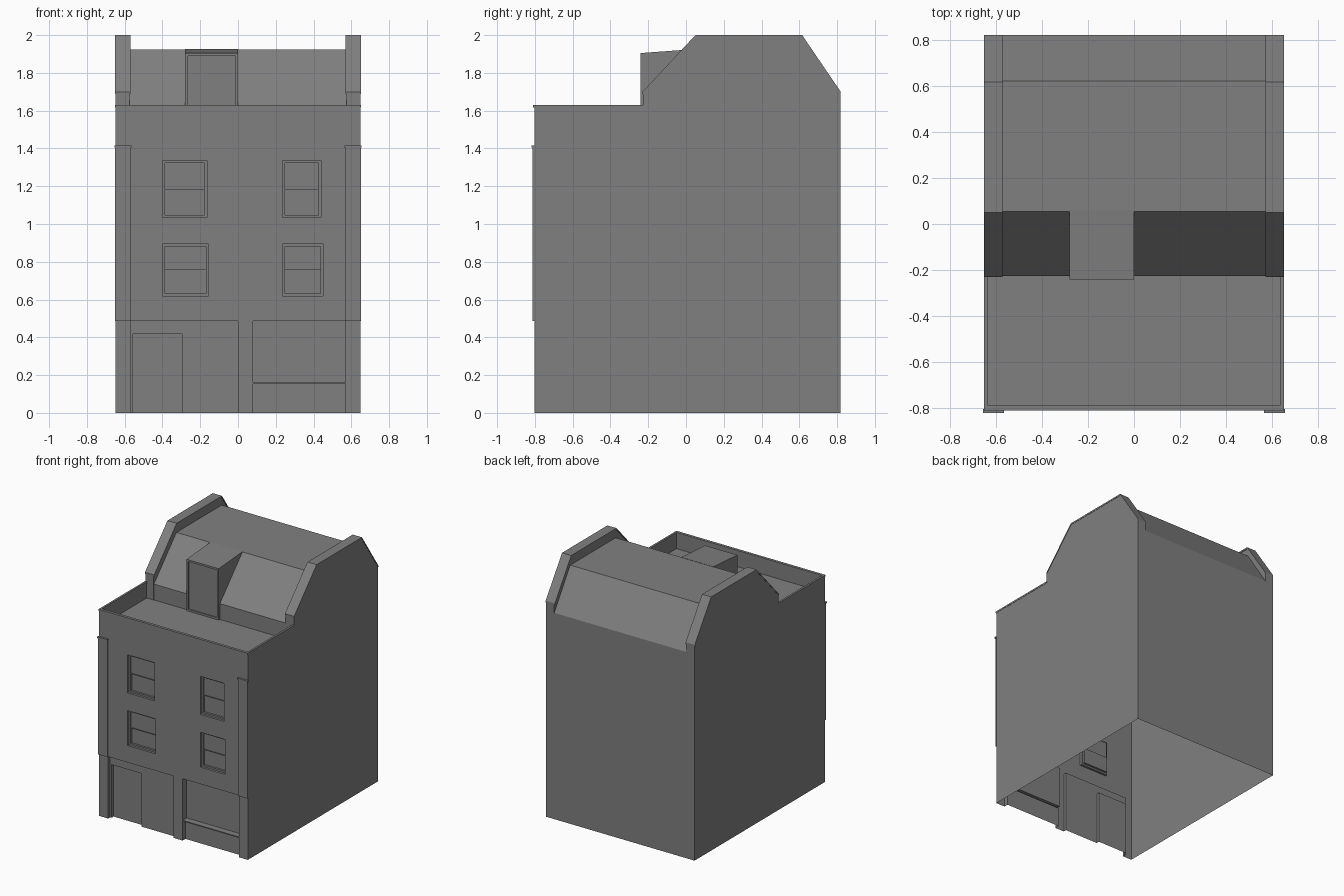
import bpy, bmesh

if "Cube" in bpy.data.objects:
    bpy.data.objects.remove(bpy.data.objects["Cube"])

# Dark grey masonry
grey = bpy.data.materials.new("dark_grey")
grey.diffuse_color = (0.216, 0.216, 0.216, 1)
grey.use_nodes = True
grey.node_tree.nodes["Principled BSDF"].inputs["Base Color"].default_value = grey.diffuse_color

def prism(name, profile, x0, x1):
    """Extrude a (y, z) profile along x."""
    bm = bmesh.new()
    face = bm.faces.new([bm.verts.new((x0, y, z)) for y, z in profile])
    ext = bmesh.ops.extrude_face_region(bm, geom=[face])["geom"]
    bmesh.ops.translate(bm, vec=(x1 - x0, 0, 0),
                        verts=[v for v in ext if isinstance(v, bmesh.types.BMVert)])
    bmesh.ops.recalc_face_normals(bm, faces=bm.faces)
    mesh = bpy.data.meshes.new(name)
    bm.to_mesh(mesh)
    bm.free()
    mesh.materials.append(grey)
    ob = bpy.data.objects.new(name, mesh)
    bpy.context.collection.objects.link(ob)
    return ob

def box(name, x0, x1, y0, y1, z0, z1):
    return prism(name, [(y0, z0), (y1, z0), (y1, z1), (y0, z1)], x0, x1)

def recess(ob, x0, x1, z0, z1, y):
    """Sink a rectangle in a front wall back to depth y."""
    cutter = box("cutter", x0, x1, -1, y, z0, z1)
    cutter.hide_render = True
    mod = ob.modifiers.new("recess", 'BOOLEAN')
    mod.operation, mod.solver, mod.object = 'DIFFERENCE', 'EXACT', cutter
    bpy.context.view_layer.objects.active = ob
    bpy.ops.object.modifier_apply(modifier=mod.name)
    bpy.data.objects.remove(cutter)

W, FRONT, BACK, FLOOR = 0.648, -0.803, 0.819, 1.50

# Main body with terrace and mansard roof
body = prism("building_body", [
    (FRONT, 0), (BACK, 0), (BACK, 1.625), (0.62, 1.925), (0.055, 1.925),
    (-0.225, 1.625), (-0.225, FLOOR), (FRONT, FLOOR)], -W, W)

# Sash windows: reveal, then upper and lower panes
for x0, x1, z0, z1 in [(-0.40, -0.165, 1.035, 1.335), (0.235, 0.44, 1.035, 1.335),
                       (-0.40, -0.157, 0.62, 0.895), (0.235, 0.45, 0.62, 0.895)]:
    mid, f = (z0 + z1) / 2, 0.013
    recess(body, x0, x1, z0, z1, FRONT + 0.018)
    recess(body, x0 + f, x1 - f, mid, z1 - f, FRONT + 0.026)
    recess(body, x0 + f, x1 - f, z0 + f, mid - 0.002, FRONT + 0.034)

# Shopfront: entrance panel, door, display window, stall riser
recess(body, -0.57, 0.0, -0.1, 0.487, FRONT + 0.025)
recess(body, -0.557, -0.295, -0.1, 0.418, FRONT + 0.05)
recess(body, 0.08, 0.57, 0.16, 0.487, FRONT + 0.05)
recess(body, 0.08, 0.57, -0.1, 0.152, FRONT + 0.035)

# Open underside
bm = bmesh.new()
bm.from_mesh(body.data)
bmesh.ops.delete(bm, geom=[f for f in bm.faces if all(abs(v.co.z) < 1e-4 for v in f.verts)],
                 context='FACES')
bm.to_mesh(body.data)
bm.free()

# Front parapet and coping
box("front_parapet", -W, W, FRONT, -0.79, FLOOR, 1.62)
box("front_coping", -0.65, 0.65, -0.809, -0.787, 1.617, 1.63)

ridge = [(BACK, 1.70), (0.615, 2.0), (0.05, 2.0), (-0.23, 1.70)]
for side, s in (("left", -1), ("right", 1)):
    # Terrace side parapets
    box(side + "_parapet", s * 0.636, s * W, FRONT, -0.225, FLOOR, 1.62)
    box(side + "_parapet_coping", s * 0.634, s * 0.65, FRONT, -0.225, 1.617, 1.63)
    # Gable walls with copings
    prism(side + "_gable", [(-0.228, FLOOR), (BACK, FLOOR)]
          + [(y, z - 0.004) for y, z in ridge[:-1]] + [(-0.228, 1.697)],
          s * 0.575, s * W)
    prism(side + "_gable_coping", ridge + [(y, z - 0.013) for y, z in reversed(ridge)],
          s * 0.57, s * 0.65)
    # Pilasters with caps
    box(side + "_pilaster", s * 0.57, s * 0.65, -0.812, FRONT, 0.487, 1.405)
    box(side + "_pilaster_cap", s * 0.565, s * 0.655, -0.819, FRONT, 1.405, 1.416)

# Dormer with sunken door
dormer = prism("dormer", [(-0.24, FLOOR), (0.0, FLOOR), (0.06, 1.927), (-0.24, 1.905)],
               -0.28, 0.0)
recess(dormer, -0.266, -0.014, FLOOR + 0.015, 1.89, -0.232)
